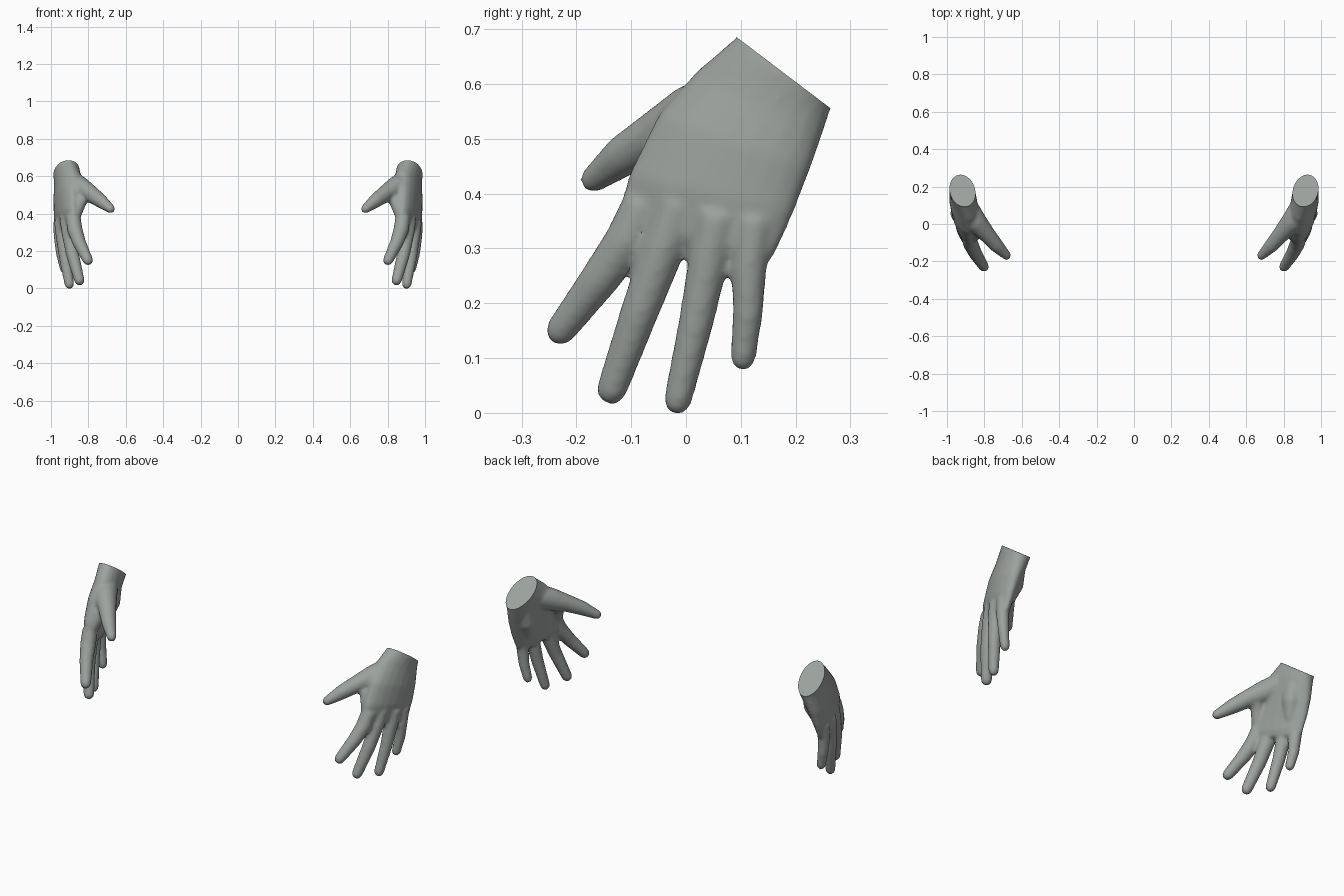
import bpy, bmesh, math
from mathutils import Vector

cube = bpy.data.objects.get("Cube")
if cube:
    bpy.data.objects.remove(cube, do_unlink=True)

skin = bpy.data.materials.new("grey_skin")
skin.use_nodes = True
SKIN = (0.33, 0.36, 0.34, 1)
skin.diffuse_color = SKIN
skin.node_tree.nodes["Principled BSDF"].inputs["Base Color"].default_value = SKIN

SIDES = 20
bm = bmesh.new()


def loft(sections):
    """Closed skin through (centre, half_width, half_depth) ellipses."""
    rings = []
    for c, u, v in sections:
        angles = [math.tau * i / SIDES for i in range(SIDES)]
        rings.append([bm.verts.new(c + u * math.cos(a) + v * math.sin(a)) for a in angles])
    faces = [bm.faces.new(rings[0]), bm.faces.new(rings[-1])]
    for a, b in zip(rings, rings[1:]):
        for i in range(SIDES):
            j = (i + 1) % SIDES
            faces.append(bm.faces.new((a[i], a[j], b[j], b[i])))
    bmesh.ops.recalc_face_normals(bm, faces=faces)


def digit(points, radii):
    """Tapered tube with a rounded tip."""
    pts = [Vector(p) for p in points]
    radii = list(radii)
    end = (pts[-1] - pts[-2]).normalized()
    tip, r = pts[-1], radii[-1]
    for step, scale in ((0.55, 0.85), (0.95, 0.45)):
        pts.append(tip + end * r * step)
        radii.append(r * scale)
    sections = []
    for i, (p, rad) in enumerate(zip(pts, radii)):
        d = (pts[min(i + 1, len(pts) - 1)] - pts[max(i - 1, 0)]).normalized()
        u = d.cross(Vector((1, 0, 0))).normalized()
        sections.append((p, u * rad, d.cross(u) * rad))
    loft(sections)


# Palm and wrist: thumb-side edge, little-finger-side edge, half thickness
palm = [
    ((0.90, 0.15, 0.765), (0.935, 0.315, 0.64), 0.068),
    ((0.90, 0.09, 0.69), (0.935, 0.265, 0.565), 0.069),
    ((0.875, 0.02, 0.63), (0.945, 0.25, 0.52), 0.068),
    ((0.875, -0.05, 0.55), (0.955, 0.228, 0.455), 0.064),
    ((0.875, -0.105, 0.44), (0.96, 0.198, 0.375), 0.054),
    ((0.865, -0.125, 0.36), (0.96, 0.162, 0.295), 0.040),
    ((0.868, -0.105, 0.325), (0.955, 0.145, 0.27), 0.024),
]
sections = []
for a, b, t in palm:
    a, b = Vector(a), Vector(b)
    across = b - a
    normal = Vector((across.y, -across.x, 0)).normalized()
    sections.append(((a + b) / 2, across / 2, normal * t))
loft(sections)

# Four fingers, from knuckle to tip
digit([(0.882, -0.075, 0.39), (0.872, -0.108, 0.32), (0.848, -0.158, 0.25), (0.803, -0.228, 0.158)],
      (0.040, 0.041, 0.036, 0.028))
digit([(0.915, -0.010, 0.39), (0.905, -0.040, 0.31), (0.885, -0.085, 0.19), (0.848, -0.135, 0.050)],
      (0.040, 0.040, 0.035, 0.028))
digit([(0.945, 0.060, 0.37), (0.938, 0.042, 0.29), (0.925, 0.018, 0.17), (0.902, -0.015, 0.030)],
      (0.039, 0.037, 0.032, 0.026))
digit([(0.955, 0.125, 0.36), (0.952, 0.115, 0.27), (0.945, 0.113, 0.19), (0.928, 0.104, 0.108)],
      (0.035, 0.032, 0.028, 0.024))

# Thumb with its fleshy root, and the web towards the first finger
digit([(0.895, 0.09, 0.575), (0.845, 0.01, 0.545), (0.79, -0.05, 0.515), (0.735, -0.115, 0.475), (0.682, -0.168, 0.433)],
      (0.062, 0.060, 0.046, 0.038, 0.025))
digit([(0.815, -0.02, 0.515), (0.845, -0.045, 0.47), (0.872, -0.075, 0.40)],
      (0.036, 0.036, 0.034))

# Heel of the palm on the little-finger side
digit([(0.91, 0.16, 0.53), (0.905, 0.145, 0.45), (0.92, 0.12, 0.38)],
      (0.052, 0.048, 0.036))

mesh = bpy.data.meshes.new("left_hand")
bm.to_mesh(mesh)
bm.free()
left = bpy.data.objects.new("left_hand", mesh)
bpy.context.collection.objects.link(left)

# Blend the parts into one skin
remesh = left.modifiers.new("blend", 'REMESH')
remesh.mode = 'VOXEL'
remesh.voxel_size = 0.008
smooth = left.modifiers.new("soften", 'SMOOTH')
smooth.factor = 0.5
smooth.iterations = 8
bpy.context.view_layer.update()
blended = bpy.data.meshes.new_from_object(left.evaluated_get(bpy.context.evaluated_depsgraph_get()))
left.modifiers.clear()

# Flat slanted wrist cut
bm = bmesh.new()
bm.from_mesh(blended)
cut = bmesh.ops.bisect_plane(bm, geom=bm.verts[:] + bm.edges[:] + bm.faces[:],
                             plane_co=(0.92, 0.178, 0.627), plane_no=(0, 0.604, 0.797), clear_outer=True)
rim = [e for e in cut["geom_cut"] if isinstance(e, bmesh.types.BMEdge)]
bmesh.ops.holes_fill(bm, edges=rim, sides=0)
bmesh.ops.recalc_face_normals(bm, faces=bm.faces[:])

# Stand the fingertips on the ground
low = min(v.co.z for v in bm.verts)
for v in bm.verts:
    v.co.z -= low
bm.to_mesh(blended)
left.data = blended

# Mirrored right hand
bmesh.ops.scale(bm, vec=(-1, 1, 1), verts=bm.verts[:])
bmesh.ops.reverse_faces(bm, faces=bm.faces[:])
other = bpy.data.meshes.new("right_hand")
bm.to_mesh(other)
bm.free()
right = bpy.data.objects.new("right_hand", other)
bpy.context.collection.objects.link(right)

for hand in (left, right):
    hand.data.materials.clear()
    hand.data.materials.append(skin)
    bpy.ops.object.select_all(action='DESELECT')
    hand.select_set(True)
    bpy.context.view_layer.objects.active = hand
    bpy.ops.object.shade_smooth_by_angle(angle=math.radians(40))
